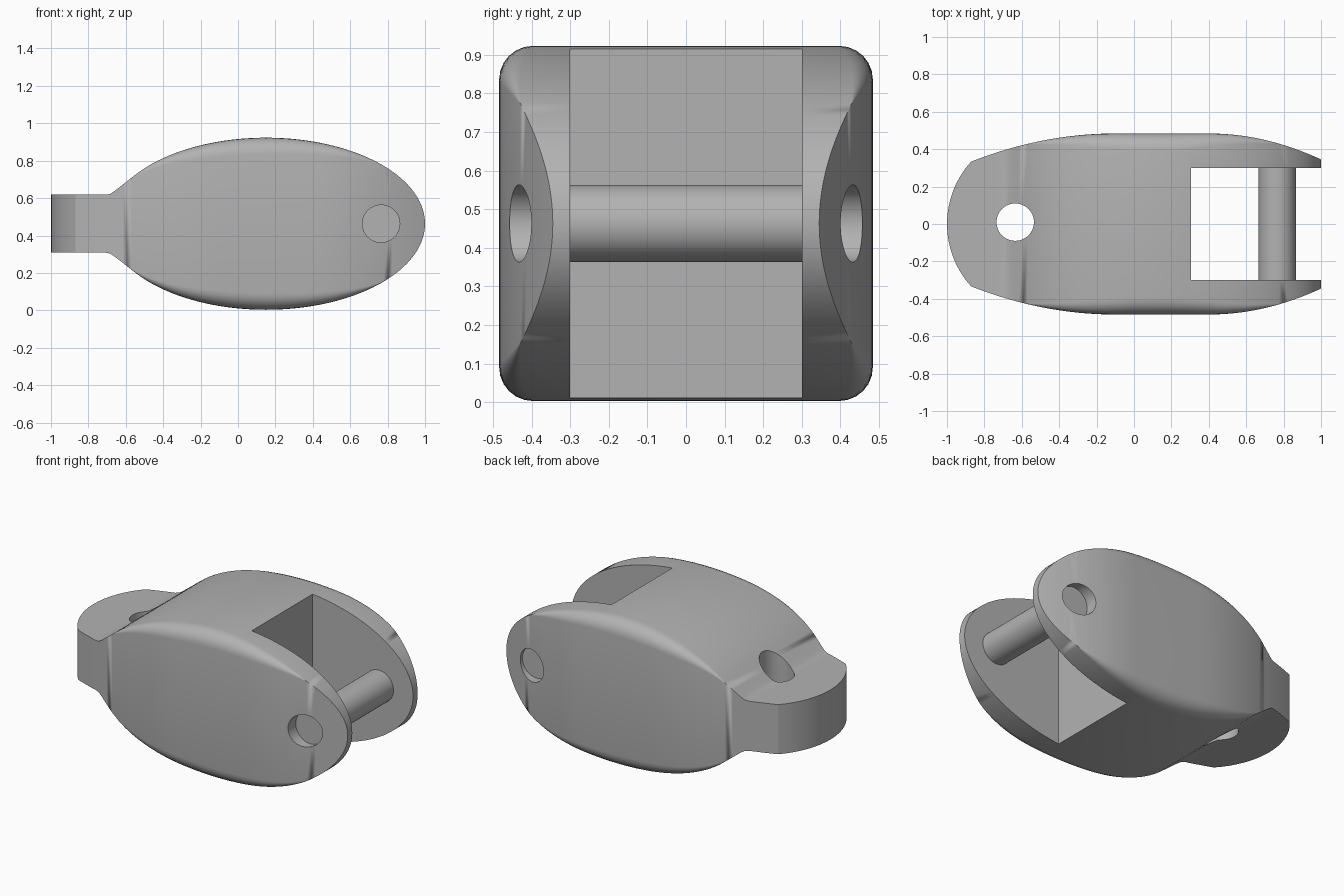
import bpy, bmesh, math
from mathutils import Matrix

old = bpy.data.objects.get("Cube")
if old:
    bpy.data.objects.remove(old)

MID_Z = 0.463
PIN_X = 0.765

steel = bpy.data.materials.new("plain_grey")
steel.use_nodes = True
steel.diffuse_color = (0.45, 0.45, 0.45, 1)
steel.node_tree.nodes["Principled BSDF"].inputs["Base Color"].default_value = (0.45, 0.45, 0.45, 1)


def make_object(name, bm):
    bmesh.ops.recalc_face_normals(bm, faces=bm.faces)
    mesh = bpy.data.meshes.new(name)
    bm.to_mesh(mesh)
    bm.free()
    mesh.materials.append(steel)
    obj = bpy.data.objects.new(name, mesh)
    bpy.context.collection.objects.link(obj)
    return obj


def cylinder(name, radius, depth, loc, along_y=False):
    bm = bmesh.new()
    turn = Matrix.Rotation(math.pi / 2, 4, 'X') if along_y else Matrix.Identity(4)
    bmesh.ops.create_cone(bm, cap_ends=True, segments=48, radius1=radius, radius2=radius,
                          depth=depth, matrix=Matrix.Translation(loc) @ turn)
    return make_object(name, bm)


def box(name, size, loc):
    bm = bmesh.new()
    bmesh.ops.create_cube(bm, size=1, matrix=Matrix.Translation(loc) @ Matrix.Diagonal((*size, 1)))
    return make_object(name, bm)


def half_height(x):
    # Ellipse blended softly into the flat tongue
    u = min(abs(x - 0.15) / 0.85, 1)
    ellipse = 0.46 * math.sqrt(1 - u * u)
    if x > 0:
        return ellipse
    blend = 0.11
    overlap = max(blend - abs(ellipse - 0.155), 0)
    return max(ellipse, 0.155) + overlap ** 2 / (4 * blend)


def half_width(x):
    # Rounded tongue tip, then gently bowed sides
    if x < -0.8701:
        return math.sqrt(max(0, 0.497 ** 2 - (x + 0.503) ** 2))
    if x < -0.1:
        return 0.484 - 0.253 * (x + 0.1) ** 2
    return 0.484 - 0.386 * max(x - 0.4, 0) ** 2


def edge_radius(x):
    return 0.088 * max(0, 1 - ((x - 0.1) / 0.68) ** 2)


# Body: rounded cross-sections lofted along x
tip = math.asin(0.335 / 0.497)
stations = [-0.503 - 0.497 * math.cos(tip * i / 8) for i in range(8)]
stations += [-0.87 + 1.02 * i / 44 for i in range(44)]
stations += [0.15 + 0.85 * math.sin(math.pi / 2 * i / 36) for i in range(37)]

bm = bmesh.new()
rings = []
STEPS = 6
for x in stations:
    h, w, r = half_height(x), half_width(x), edge_radius(x)
    ring = []
    for corner, (sy, sz) in enumerate(((1, 1), (-1, 1), (-1, -1), (1, -1))):
        for k in range(STEPS + 1):
            a = math.pi / 2 * (corner + k / STEPS)
            y = sy * (w - r) + r * math.cos(a)
            z = sz * (h - r) + r * math.sin(a)
            ring.append(bm.verts.new((x, y, MID_Z + z)))
    rings.append(ring)
for a, b in zip(rings, rings[1:]):
    for i in range(len(a)):
        j = (i + 1) % len(a)
        bm.faces.new((a[i], a[j], b[j], b[i]))
bmesh.ops.remove_doubles(bm, verts=bm.verts, dist=1e-5)
body = make_object("body", bm)

# Cutters: fork slot, tongue hole and the two pin recesses
cutters = [
    box("slot_cutter", (1.0, 0.6, 1.4), (0.805, 0, MID_Z)),
    cylinder("tongue_hole_cutter", 0.1, 1.4, (-0.635, 0.01, MID_Z)),
]
for side, sign in (("front", -1), ("back", 1)):
    cutters.append(cylinder(side + "_recess_cutter", 0.1, 0.3, (PIN_X, sign * 0.53, MID_Z), True))

bpy.context.view_layer.objects.active = body
for cutter in cutters:
    mod = body.modifiers.new(cutter.name, 'BOOLEAN')
    mod.operation = 'DIFFERENCE'
    mod.solver = 'EXACT'
    mod.object = cutter
    bpy.ops.object.modifier_apply(modifier=mod.name)
    bpy.data.objects.remove(cutter)

# Cross pin between the fork cheeks
pin = cylinder("cross_pin", 0.1, 0.62, (PIN_X, 0, MID_Z), True)

for obj in (body, pin):
    bpy.ops.object.select_all(action='DESELECT')
    obj.select_set(True)
    bpy.context.view_layer.objects.active = obj
    bpy.ops.object.shade_smooth_by_angle(angle=math.radians(25))
